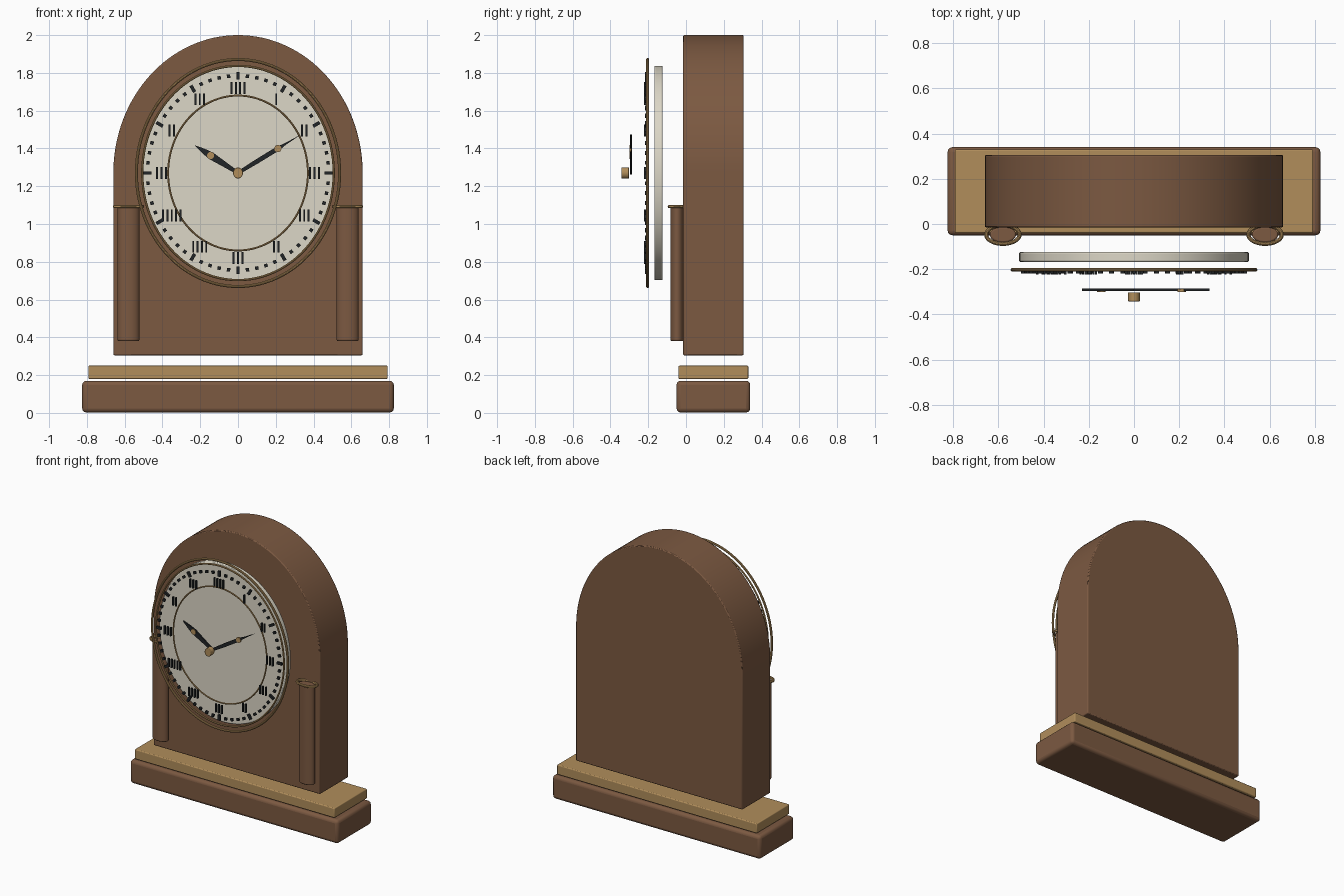
import bpy, bmesh
from math import sin, cos, pi, radians, atan2, hypot
from mathutils import Matrix, Vector

if "Cube" in bpy.data.objects:
    bpy.data.objects.remove(bpy.data.objects["Cube"], do_unlink=True)

DIAL_Z = 1.27


def material(name, rgb, rough=0.6):
    m = bpy.data.materials.new(name)
    m.use_nodes = True
    color = (*rgb, 1)
    m.diffuse_color = color
    shader = m.node_tree.nodes["Principled BSDF"]
    shader.inputs["Base Color"].default_value = color
    shader.inputs["Roughness"].default_value = rough
    return m


WOOD = material("brown wood", (0.20, 0.10, 0.053))
BRASS = material("brass", (0.44, 0.27, 0.105))
CREAM = material("cream enamel", (0.72, 0.68, 0.57))
BLACK = material("black", (0.015, 0.018, 0.02))


def finish(name, bm, mat, bevel=0, segments=3, smooth=True):
    """Turn a bmesh into a named, coloured object."""
    bmesh.ops.recalc_face_normals(bm, faces=bm.faces)
    mesh = bpy.data.meshes.new(name)
    bm.to_mesh(mesh)
    bm.free()
    mesh.materials.append(mat)
    ob = bpy.data.objects.new(name, mesh)
    bpy.context.collection.objects.link(ob)
    if bevel:
        mod = ob.modifiers.new("Bevel", "BEVEL")
        mod.width, mod.segments = bevel, segments
        mod.limit_method, mod.angle_limit = "ANGLE", radians(40)
    if smooth:
        bpy.ops.object.select_all(action="DESELECT")
        ob.select_set(True)
        bpy.context.view_layer.objects.active = ob
        bpy.ops.object.shade_smooth_by_angle(angle=radians(35))
    return ob


def add_box(bm, center, size, turn=0):
    bmesh.ops.create_cube(bm, size=1, matrix=Matrix.Translation(center)
                          @ Matrix.Rotation(turn, 4, "Y") @ Matrix.Diagonal((*size, 1)))


def box(name, center, size, mat, bevel):
    bm = bmesh.new()
    add_box(bm, center, size)
    return finish(name, bm, mat, bevel)


def prism(name, outline, y0, y1, mat, bevel=0):
    """Extrude an (x, z) outline from y0 to y1."""
    bm = bmesh.new()
    face = bm.faces.new([bm.verts.new((x, y0, z)) for x, z in outline])
    side = bmesh.ops.extrude_face_region(bm, geom=[face])["geom"]
    for v in side:
        if isinstance(v, bmesh.types.BMVert):
            v.co.y = y1
    return finish(name, bm, mat, bevel, 2)


def disc(name, center, rx, rz, depth, mat, bevel=0, sides=32):
    """Elliptical cylinder whose axis runs front to back."""
    outline = [(center[0] + rx * cos(2 * pi * i / sides),
                center[2] + rz * sin(2 * pi * i / sides)) for i in range(sides)]
    return prism(name, outline, center[1] - depth / 2, center[1] + depth / 2, mat, bevel)


def ring(name, center, rx, ry, tube, mat, upright=True, steps=96, sides=10):
    """Elliptical ring; upright ones face the front."""
    bm = bmesh.new()
    loops = []
    for i in range(steps):
        a = 2 * pi * i / steps
        loop = []
        for j in range(sides):
            b = 2 * pi * j / sides
            u, v = (rx + tube * cos(b)) * cos(a), (ry + tube * cos(b)) * sin(a)
            w = tube * sin(b)
            p = Vector((u, w, v) if upright else (u, v, w))
            loop.append(bm.verts.new(p + Vector(center)))
        loops.append(loop)
    for i in range(steps):
        p, q = loops[i], loops[(i + 1) % steps]
        for j in range(sides):
            k = (j + 1) % sides
            bm.faces.new((p[j], p[k], q[k], q[j]))
    return finish(name, bm, mat)


# Stepped base
box("base", (0, 0.145, 0.086), (1.65, 0.39, 0.168), WOOD, 0.022)
box("base_trim", (0, 0.145, 0.215), (1.585, 0.37, 0.07), BRASS, 0.006)

# Arched case
arch = [(0.66 * cos(pi * i / 64), DIAL_Z + 0.73 * sin(pi * i / 64)) for i in range(65)]
prism("case", [(-0.66, 0.305), (0.66, 0.305)] + arch, -0.015, 0.305, WOOD, 0.006)

# Side columns with brass collars
for side, s in (("left", 1), ("right", -1)):
    bm = bmesh.new()
    bmesh.ops.create_cone(bm, cap_ends=True, segments=32, radius1=1, radius2=1, depth=1,
                          matrix=Matrix.Translation((s * 0.58, -0.047, 0.735))
                          @ Matrix.Diagonal((0.058, 0.036, 0.71, 1)))
    finish(side + "_column", bm, WOOD, 0.008)
    ring(side + "_collar", (s * 0.58, -0.047, 1.092), 0.074, 0.041, 0.009, BRASS, False, 48)

# Dial and its rings
disc("dial", (0, -0.146, DIAL_Z), 0.508, 0.567, 0.044, CREAM, 0.006, 96)
ring("outer_bezel", (0, -0.203, DIAL_Z), 0.538, 0.601, 0.008, BRASS)
ring("inner_bezel", (0, -0.203, DIAL_Z), 0.507, 0.567, 0.006, BRASS)
ring("chapter_ring", (0, -0.203, DIAL_Z), 0.37, 0.41, 0.005, BRASS)

# Minute dots and hour ticks
bm = bmesh.new()
for i in range(60):
    a = 2 * pi * i / 60
    length = 0.04 if i % 5 == 0 else 0.018
    add_box(bm, (0.479 * sin(a), -0.211, DIAL_Z + 0.515 * cos(a)), (0.018, 0.014, length), a)
finish("minute_marks", bm, BLACK, smooth=False)

# Hour markers: groups of plain upright bars
bm = bmesh.new()
for hour, count in enumerate((4, 1, 2, 3, 3, 2, 3, 4, 5, 3, 2, 3)):
    a = 2 * pi * hour / 12
    for k in range(count):
        x = 0.405 * sin(a) + (k - (count - 1) / 2) * 0.023
        add_box(bm, (x, -0.217, DIAL_Z + 0.45 * cos(a)), (0.01, 0.012, 0.062))
finish("hour_marks", bm, BLACK, smooth=False)


# Hands: tapered blades with a brass boss
def hand(name, tip, profile, boss):
    length, turn = hypot(*tip), atan2(tip[1], tip[0])
    edge = [(t * length, w) for t, w in profile]
    blade = [(0, -edge[0][1])] + [(u, -w) for u, w in edge[1:]] + [(length, 0)]
    blade += [(u, w) for u, w in reversed(edge)]
    outline = [(u * cos(turn) - w * sin(turn), DIAL_Z + u * sin(turn) + w * cos(turn))
               for u, w in blade]
    prism(name, outline, -0.296, -0.285, BLACK)
    center = (tip[0] * boss, -0.294, DIAL_Z + tip[1] * boss)
    disc(name + "_boss", center, 0.019, 0.019, 0.012, BRASS)


hand("hour_hand", (-0.23, 0.147), ((0, 0.009), (0.3, 0.014), (0.62, 0.02), (0.8, 0.013)), 0.63)
hand("minute_hand", (0.335, 0.205), ((0, 0.009), (0.3, 0.012), (0.62, 0.012), (0.75, 0.005)), 0.63)
disc("hub", (0, -0.322, DIAL_Z), 0.026, 0.029, 0.04, BRASS, 0.003)
